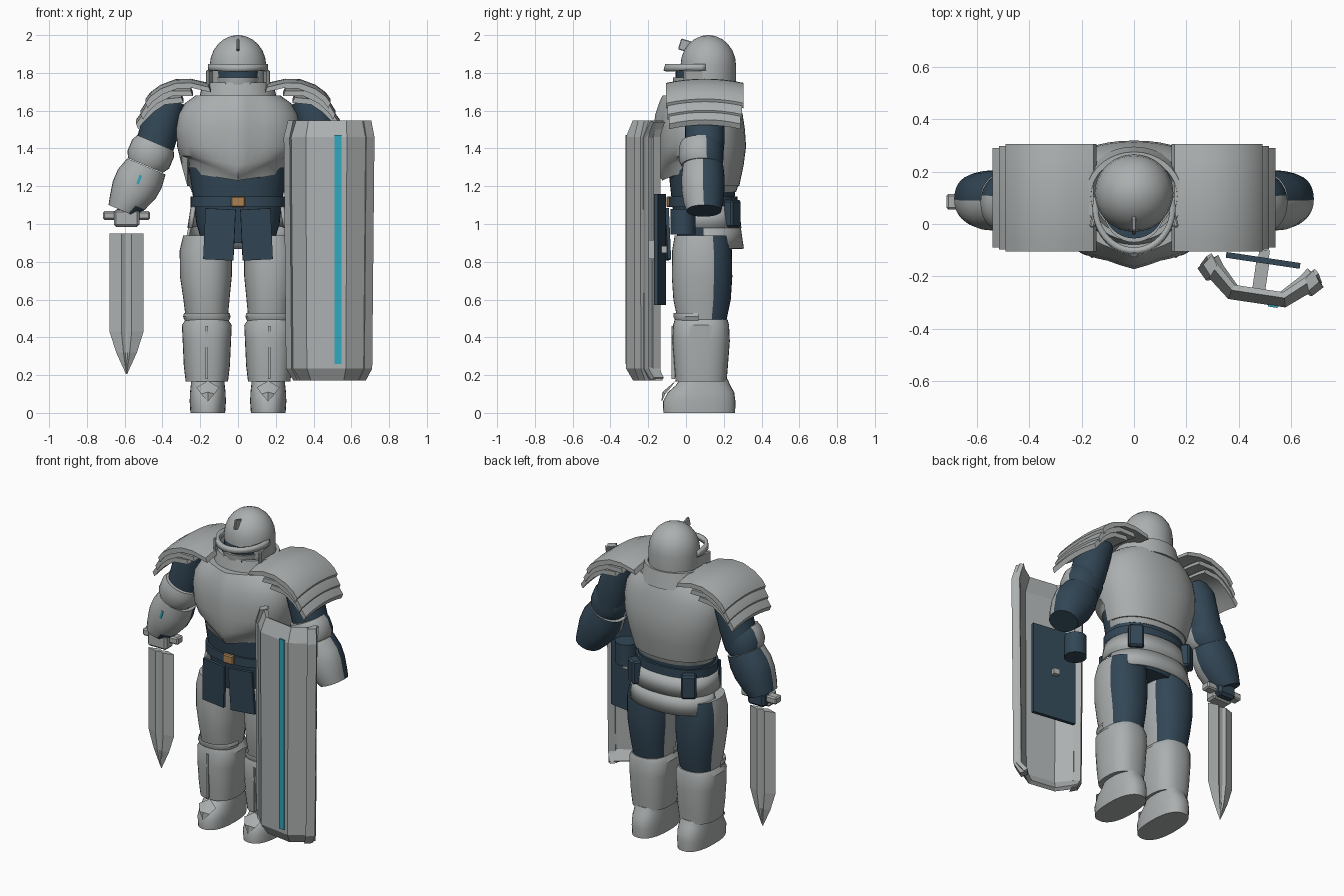
import bpy, bmesh, math
from mathutils import Vector, Matrix

if "Cube" in bpy.data.objects:
    bpy.data.objects.remove(bpy.data.objects["Cube"])


def material(name, rgb):
    m = bpy.data.materials.new(name)
    m.diffuse_color = (*rgb, 1)
    m.use_nodes = True
    m.node_tree.nodes["Principled BSDF"].inputs["Base Color"].default_value = m.diffuse_color
    return m


STEEL = material("steel grey", (0.41, 0.43, 0.43))
NAVY = material("dark navy", (0.032, 0.062, 0.092))
TEAL = material("teal", (0.03, 0.38, 0.5))
GOLD = material("brass", (0.4, 0.22, 0.085))
BLACK = material("black", (0.01, 0.01, 0.012))


def finish(name, bm, mats, rule=None, smooth=35, fix=True):
    if fix:
        bmesh.ops.recalc_face_normals(bm, faces=bm.faces[:])
    if rule:
        for f in bm.faces:
            f.material_index = int(rule(f.calc_center_median()))
    me = bpy.data.meshes.new(name)
    bm.to_mesh(me)
    bm.free()
    for m in mats:
        me.materials.append(m)
    ob = bpy.data.objects.new(name, me)
    bpy.context.collection.objects.link(ob)
    if smooth:
        bpy.ops.object.select_all(action='DESELECT')
        ob.select_set(True)
        bpy.context.view_layer.objects.active = ob
        bpy.ops.object.shade_smooth_by_angle(angle=math.radians(smooth))
    return ob


def loft(name, rings, mats, rule=None, caps=True, closed=True, smooth=35):
    """Skin a list of equal point rings."""
    bm = bmesh.new()
    vs = [[bm.verts.new(p) for p in r] for r in rings]
    n = len(vs[0])
    for a, b in zip(vs, vs[1:]):
        for i in range(n if closed else n - 1):
            j = (i + 1) % n
            bm.faces.new((a[i], a[j], b[j], b[i]))
    if caps:
        bm.faces.new(vs[0])
        bm.faces.new(vs[-1])
    return finish(name, bm, mats, rule, smooth)


def ring(cx, cy, z, rx, ry, n=28, p=2.0, tilt=0.0, side=1, start=0.0, sweep=math.tau):
    """Superellipse ring, optionally tilted sideways, or a partial arc."""
    pts = []
    full = sweep == math.tau
    for i in range(n):
        t = start + sweep * i / (n if full else n - 1)
        c, s = math.cos(t), math.sin(t)
        u = math.copysign(abs(c) ** (2 / p), c) * rx
        v = math.copysign(abs(s) ** (2 / p), s) * ry
        pts.append(Vector((side * (cx + u * math.cos(tilt)), cy + v, z + u * math.sin(tilt))))
    return pts


def box(name, c, size, mat, rot=(0, 0, 0), bevel=0.0):
    bm = bmesh.new()
    bmesh.ops.create_cube(bm, size=1)
    bmesh.ops.scale(bm, vec=size, verts=bm.verts)
    if bevel:
        bmesh.ops.bevel(bm, geom=bm.edges[:], offset=bevel, segments=1, affect='EDGES')
    for k, ax in enumerate('XYZ'):
        bmesh.ops.rotate(bm, cent=(0, 0, 0), matrix=Matrix.Rotation(rot[k], 3, ax), verts=bm.verts)
    bmesh.ops.translate(bm, vec=c, verts=bm.verts)
    return finish(name, bm, [mat], smooth=0)


def solid(ob, t, offset=-1):
    m = ob.modifiers.new("thickness", 'SOLIDIFY')
    m.thickness, m.offset = t, offset
    return ob


# ---- torso: cuirass with a centre ridge and a V-shaped lower edge
def chest_ring(z, rx, yf, yb, front=0.0, side=0.0):
    pts = ring(0, (yf + yb) / 2, z, rx, (yb - yf) / 2, 48, 2.25)
    for p in pts:
        if p.y < (yf + yb) / 2:
            p.y -= 0.025 * max(0, 1 - abs(p.x) / 0.1)
            k = min(1, abs(p.x) / 0.25)
            p.z += front * (1 - k) + side * k
    return pts


loft("cuirass", [
    chest_ring(1.17, 0.245, -0.10, 0.265, 0.06, 0.10), chest_ring(1.2, 0.26, -0.115, 0.275, 0.05, 0.14),
    chest_ring(1.2, 0.268, -0.125, 0.282, 0.06, 0.15), chest_ring(1.31, 0.298, -0.14, 0.305, 0, 0.05),
    chest_ring(1.41, 0.322, -0.147, 0.318), chest_ring(1.5, 0.33, -0.147, 0.312),
    chest_ring(1.58, 0.318, -0.138, 0.30), chest_ring(1.64, 0.28, -0.118, 0.285),
    chest_ring(1.68, 0.225, -0.10, 0.27)], [STEEL])
loft("abdomen", [ring(0, 0.09, z, rx, ry, 36, 2.3) for z, rx, ry in
                 [(0.9, 0.19, 0.13), (1.0, 0.22, 0.15), (1.12, 0.235, 0.165), (1.3, 0.262, 0.185)]], [NAVY])
loft("belt", [ring(0, 0.09, z, 0.252, 0.182, 36, 2.3) for z in (1.09, 1.145)], [NAVY])
box("buckle", (0, -0.092, 1.118), (0.075, 0.025, 0.055), GOLD, bevel=0.006)
loft("gorget", [ring(0, 0.105, z, rx, ry, 36) for z, rx, ry in
                [(1.65, 0.21, 0.19), (1.71, 0.195, 0.178), (1.75, 0.185, 0.17), (1.75, 0.165, 0.15),
                 (1.68, 0.15, 0.14)]], [STEEL])

# ---- skirt around sides and back, in two overlapping tiers
for name, z0, z1, r0, r1 in (("skirt_upper", 0.98, 1.095, 0.268, 0.25), ("skirt_lower", 0.87, 0.99, 0.285, 0.262)):
    a0 = -0.35 if z0 > 0.95 else 0.0
    arcs = [ring(0, 0.09, z, r, r * 0.76, 36, 2.3, start=a0, sweep=math.pi - 2 * a0) for z, r in ((z0, r0), (z1, r1))]
    solid(loft(name, arcs, [STEEL], caps=False, closed=False), 0.015)

for s, tag in ((-1, "right"), (1, "left")):
    # ---- cloth panels in front and belt pouches behind
    box(tag + "_front_panel", (s * 0.098, -0.1, 0.945), (0.16, 0.018, 0.27), NAVY, (0.04, -s * 0.05, s * 0.08))
    box(tag + "_pouch", (s * 0.19, 0.245, 1.055), (0.09, 0.06, 0.145), NAVY, (0, 0, -s * 0.6), 0.01)

    # ---- legs: plated in front, dark cloth behind
    cx = 0.165
    back = lambda c: c.y > 0.135
    loft(tag + "_thigh", [ring(cx + d, 0.085, z, rx, ry, 36, 2.3, side=s) for z, d, rx, ry in
         [(0.47, 0, 0.108, 0.125), (0.6, 0.002, 0.122, 0.152), (0.72, 0.005, 0.137, 0.16),
          (0.86, 0.006, 0.138, 0.158), (0.94, 0, 0.125, 0.145)]], [STEEL, NAVY], back)
    loft(tag + "_knee_band", [ring(cx, 0.065, z, rx, ry, 32, 2.3, side=s, start=math.pi, sweep=math.pi)
         for z, rx, ry in [(0.49, 0.118, 0.123), (0.51, 0.126, 0.132), (0.53, 0.12, 0.132)]],
         [STEEL], caps=False, closed=False)
    loft(tag + "_greave", [ring(cx, 0.08, z, rx, ry, 32, 2.5, side=s) for z, rx, ry in
         [(0.165, 0.112, 0.135), (0.25, 0.122, 0.142), (0.38, 0.128, 0.152), (0.465, 0.132, 0.148),
          (0.495, 0.112, 0.14)]], [STEEL])
    box(tag + "_greave_ridge", (s * cx, -0.068, 0.32), (0.012, 0.018, 0.28), STEEL)
    loft(tag + "_boot", [ring(0.16, cy, z, rx, ry, 32, 2.4, side=s) for z, cy, rx, ry in
         [(0, 0.07, 0.092, 0.19), (0.06, 0.07, 0.096, 0.192), (0.11, 0.08, 0.094, 0.175),
          (0.145, 0.09, 0.09, 0.145), (0.18, 0.095, 0.088, 0.125)]], [STEEL])
    loft(tag + "_toe_cap", [[Vector((s * (0.16 + x), y, z)) for x, y, z in row] for row in
         ([(-0.06, -0.08, 0.135), (0, -0.055, 0.17), (0.06, -0.08, 0.135)],
          [(-0.035, -0.11, 0.1), (0, -0.125, 0.11), (0.035, -0.11, 0.1)],
          [(-0.005, -0.125, 0.065), (0, -0.13, 0.06), (0.005, -0.125, 0.065)])],
         [STEEL], caps=False, closed=False)

    # ---- arms
    t = math.radians(-23)
    arm = lambda rows: [ring(-x, y, z, -rx, ry, 28, 2.1, tilt=t, side=-s) for x, y, z, rx, ry in rows]
    loft(tag + "_upper_arm", arm([(0.35, 0.1, 1.66, 0.08, 0.09), (0.39, 0.1, 1.59, 0.102, 0.105),
         (0.43, 0.1, 1.45, 0.104, 0.105), (0.47, 0.095, 1.33, 0.1, 0.1)]), [NAVY])
    cloth = lambda c: c.y > 0.1
    loft(tag + "_elbow_guard", arm([(0.437, 0.08, 1.43, 0.105, 0.108), (0.45, 0.08, 1.40, 0.12, 0.118),
         (0.475, 0.08, 1.34, 0.12, 0.118), (0.49, 0.085, 1.31, 0.1, 0.108)]), [STEEL, NAVY], cloth)
    loft(tag + "_forearm", arm([(0.485, 0.09, 1.305, 0.11, 0.108), (0.52, 0.09, 1.24, 0.126, 0.115),
         (0.55, 0.09, 1.18, 0.122, 0.114), (0.585, 0.092, 1.115, 0.1, 0.105),
         (0.612, 0.095, 1.07, 0.08, 0.092)]), [STEEL, NAVY], lambda c: c.y > 0.1 or c.z < 1.075)

    # ---- layered shoulder plates
    plates = ([(0.155, 1.735), (0.25, 1.757), (0.33, 1.755), (0.41, 1.725), (0.465, 1.685), (0.49, 1.65)],
              [(0.25, 1.715), (0.36, 1.715), (0.44, 1.675), (0.49, 1.63), (0.515, 1.59)],
              [(0.3, 1.68), (0.4, 1.67), (0.46, 1.63), (0.51, 1.58), (0.54, 1.54)])
    for k, prof in enumerate(plates):
        y0, y1 = -0.105 + 0.008 * k, 0.305 - 0.008 * k
        rows = []
        for j in range(9):
            v = j / 8
            lift = 0.022 * (1 - (2 * v - 1) ** 2) - 0.01
            rows.append([Vector((s * x, y0 + (y1 - y0) * v, z + lift)) for x, z in prof])
            rows[-1] += [p + Vector((-s * 0.012, 0, -0.028)) for p in reversed(rows[-1])]
        loft(f"{tag}_shoulder_plate_{k + 1}", rows, [STEEL], smooth=30)

# ---- helmet
hy = 0.118
dome = [(1.68, 0.15, 0.147), (1.78, 0.15, 0.148), (1.84, 0.15, 0.147)]
dome += [(1.84 + 0.16 * math.sin(a), 0.149 * math.cos(a), 0.147 * math.cos(a)) for a in
         [math.radians(d) for d in (15, 30, 45, 60, 75, 86)]]
loft("helmet_dome", [ring(0, hy, z, rx, ry, 36) for z, rx, ry in dome], [STEEL])
box("helmet_crest", (0, -0.005, 1.945), (0.014, 0.06, 0.06), STEEL, (-0.3, 0, 0), 0.004)
loft("visor_slit", [ring(0, 0.06, z, 0.115, 0.115, 32) for z in (1.76, 1.815)], [NAVY])
loft("face_mask", [ring(0, 0.06, z, rx, ry, 32, 2) for z, rx, ry in
                   [(1.675, 0.085, 0.11), (1.70, 0.11, 0.125), (1.775, 0.118, 0.13)]], [STEEL])
front_arc = dict(start=math.pi * 0.92, sweep=math.pi * 1.16)
solid(loft("visor_brim", [ring(0, 0.06, z, 0.158, r, 32, **front_arc) for z, r in ((1.812, 0.18), (1.847, 0.17))],
           [STEEL], caps=False, closed=False), 0.022)
for s in (-1, 1):
    box("cheek_guard", (s * 0.148, 0.04, 1.765), (0.02, 0.11, 0.1), STEEL, (0, 0, s * 0.25), 0.006)
    for x in (0.042, 0.062):
        box("breathing_hole", (s * x, -0.058 + x * 0.12, 1.73), (0.008, 0.012, 0.032), BLACK)

# ---- sword in the right hand
sx, sy = -0.59, 0.07
loft("sword_blade", [[Vector((sx + u * w, sy + v * d, z)) for u, v in
     [(-1, 0), (-0.3, -1), (-0.1, -0.5), (0.1, -0.5), (0.3, -1), (1, 0), (0.3, 1), (0.1, 0.5), (-0.1, 0.5), (-0.3, 1)]]
     for z, w, d in [(0.95, 0.09, 0.02), (0.43, 0.09, 0.02), (0.32, 0.055, 0.017), (0.205, 0.003, 0.002)]],
     [STEEL], smooth=0)
box("sword_guard", (sx, 0.085, 1.045), (0.25, 0.06, 0.045), STEEL, bevel=0.008)
box("sword_collar", (sx, 0.06, 1.03), (0.135, 0.08, 0.09), STEEL, bevel=0.012)
box("right_glove", (sx, 0.1, 1.04), (0.12, 0.09, 0.09), NAVY, bevel=0.015)
box("vambrace_mark", (-0.523, -0.024, 1.235), (0.014, 0.008, 0.05), TEAL, (0, 0.35, 0))

# ---- left glove
loft("left_glove", [ring(0.43, -0.015, z, 0.066, 0.066, 20) for z in (0.945, 1.08)], [NAVY])

# ---- shield: dished, chamfered plate with raised side rims
turn = Matrix.Translation((0.483, -0.2, 0)) @ Matrix.Rotation(math.radians(-8.5), 4, 'Z')
cols = [(-0.235, 0.01), (-0.2, -0.03), (-0.11, -0.103), (0.11, -0.103), (0.2, -0.03), (0.235, 0.01)]
levels = [(0.172, 0.8, 0.035), (0.235, 0.95, 0), (1.46, 1.0, 0), (1.548, 0.92, 0.035)]
bm = bmesh.new()
grid = [[bm.verts.new(turn @ Vector((u * w, v + dv, z))) for u, v in cols] for z, w, dv in levels]
for a, b in zip(grid, grid[1:]):
    for i in range(len(cols) - 1):
        bm.faces.new((a[i], a[i + 1], b[i + 1], b[i]))
solid(finish("shield_plate", bm, [STEEL], smooth=0, fix=False), 0.025)
for s in (-1, 1):
    rim = [(0.205, -0.045), (0.243, -0.005), (0.212, 0.035), (0.185, 0.0)]
    loft("shield_rim", [[turn @ Vector((s * u * w, v + dv * 0.5, z)) for u, v in rim] for z, w, dv in levels],
         [STEEL], smooth=0)


def shield_box(name, c, size, mat):
    ob = box(name, (0, 0, 0), size, mat)
    ob.matrix_world = turn @ Matrix.Translation(c)


shield_box("shield_stripe", (0.063, -0.105, 0.865), (0.037, 0.008, 1.21), TEAL)
shield_box("shield_back_board", (0, 0.062, 0.865), (0.285, 0.022, 0.59), NAVY)
shield_box("shield_mount", (0.0, -0.005, 0.865), (0.05, 0.15, 0.1), STEEL)
shield_box("shield_grip", (0.0, 0.085, 0.865), (0.04, 0.035, 0.035), STEEL)
